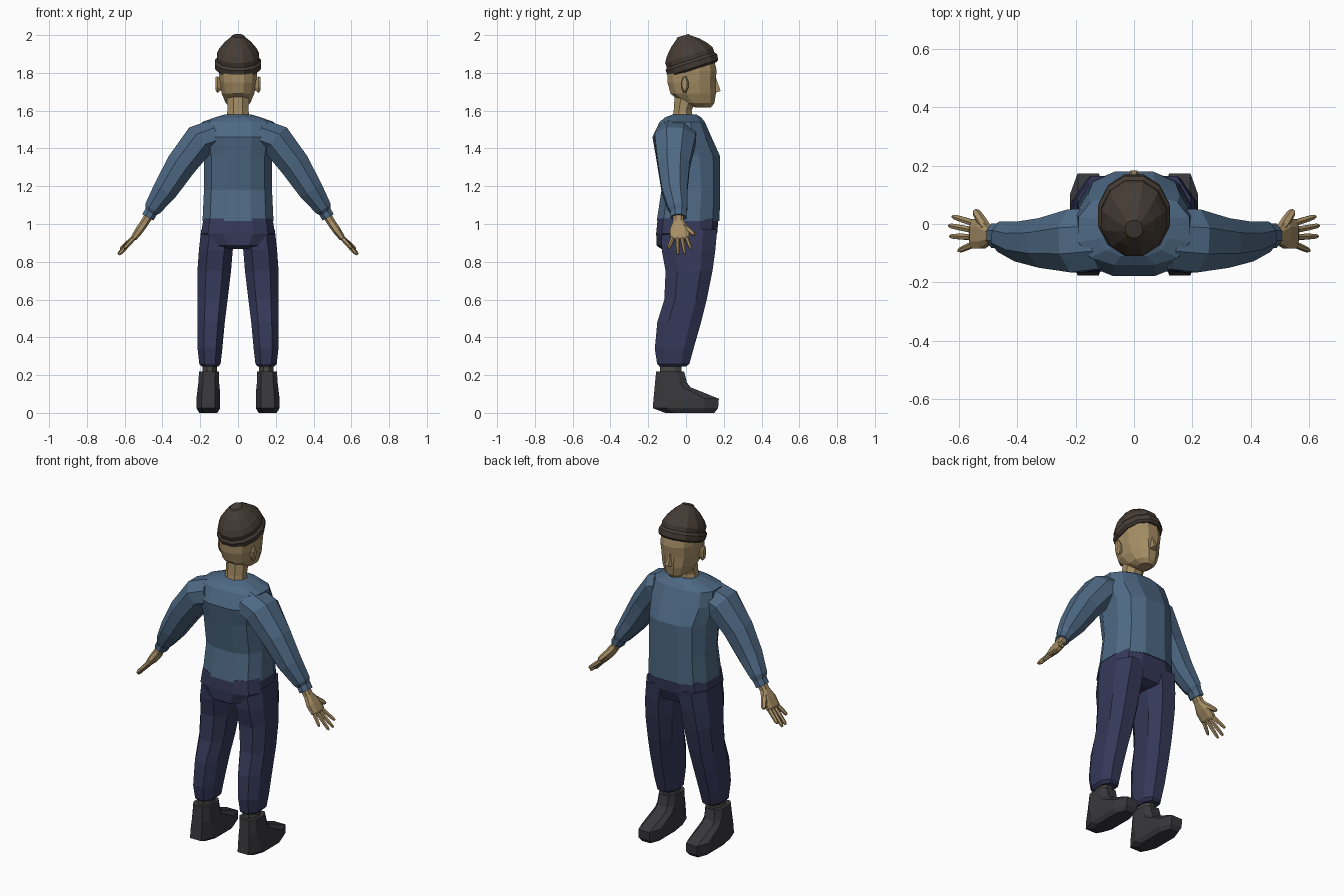
import bpy, bmesh
from math import cos, sin, pi, radians, copysign
from mathutils import Vector


def material(name, rgb):
    m = bpy.data.materials.new(name)
    m.diffuse_color = (*rgb, 1)
    return m


WOOL = material("blue_wool", (0.075, 0.14, 0.23))
CLOTH = material("navy_cloth", (0.036, 0.04, 0.10))
SKIN = material("skin", (0.38, 0.27, 0.13))
KNIT = material("brown_knit", (0.06, 0.045, 0.035))
BOOT = material("dark_leather", (0.04, 0.04, 0.046))
SOCK = material("grey_sock", (0.07, 0.065, 0.06))


def loft(name, rings, mat, n=10, p=2.0, axis=None, ref=(0, 1, 0), mirror=False):
    """Skin rings (x, y, z, half_width, half_depth); depth lies along ref.
    Rings stand square to axis, or to the path if no axis is given."""
    bm = bmesh.new()
    centres = [Vector(r[:3]) for r in rings]
    unit = []
    for i in range(n):
        a = 2 * pi * (i + 0.5) / n
        unit.append([copysign(abs(f) ** (2 / p), f) for f in (cos(a), sin(a))])
    mu, mv = max(q[0] for q in unit), max(q[1] for q in unit)
    loops = []
    for i, (c, r) in enumerate(zip(centres, rings)):
        d = Vector(axis) if axis else centres[min(i + 1, len(rings) - 1)] - centres[max(i - 1, 0)]
        d.normalize()
        v = Vector(ref) - d * d.dot(Vector(ref))
        v.normalize()
        u = v.cross(d)
        loops.append([bm.verts.new(c + u * (r[3] * q[0] / mu) + v * (r[4] * q[1] / mv)) for q in unit])
    for a, b in zip(loops, loops[1:]):
        for i in range(n):
            bm.faces.new((a[i], a[(i + 1) % n], b[(i + 1) % n], b[i]))
    bm.faces.new(loops[0])
    bm.faces.new(loops[-1])
    return finish(name, bm, mat, mirror)


def finish(name, bm, mat, mirror=False):
    bmesh.ops.recalc_face_normals(bm, faces=bm.faces)
    me = bpy.data.meshes.new(name)
    bm.to_mesh(me)
    bm.free()
    me.materials.append(mat)
    ob = bpy.data.objects.new(name, me)
    bpy.context.collection.objects.link(ob)
    if mirror:
        ob.modifiers.new("mirror", 'MIRROR')
    return ob


def stack(name, spans, mat, **kw):
    """Level rings given as (z, x0, x1, y0, y1)."""
    rings = [((x0 + x1) / 2, (y0 + y1) / 2, z, (x1 - x0) / 2, (y1 - y0) / 2)
             for z, x0, x1, y0, y1 in spans]
    return loft(name, rings, mat, axis=(0, 0, 1), **kw)


# Sweater body and sleeves
stack("sweater_body", [
    (1.015, -.188, .188, -.155, .178), (1.18, -.18, .18, -.13, .18),
    (1.36, -.18, .18, -.16, .18), (1.46, -.2, .2, -.178, .135),
    (1.54, -.19, .19, -.14, .1), (1.565, -.12, .12, -.11, .08),
    (1.58, -.07, .07, -.07, .055)], WOOL, n=12, p=2.6)
loft("sleeve", [
    (.12, -.05, 1.475, .08, .105), (.2, -.058, 1.445, .087, .108),
    (.3, -.065, 1.315, .08, .085), (.385, -.06, 1.18, .066, .068),
    (.45, -.043, 1.085, .046, .052), (.46, -.04, 1.065, .034, .042),
    (.477, -.04, 1.035, .034, .042)], WOOL, n=8, mirror=True)

# Trousers
stack("trouser_seat", [
    (.868, -.06, .06, -.13, .1), (.885, -.13, .13, -.155, .14),
    (.95, -.195, .195, -.158, .165), (1.03, -.183, .183, -.15, .172)],
    CLOTH, n=12, p=3)
stack("trouser_leg", [
    (.97, .005, .195, -.13, .165), (.86, .028, .207, -.128, .155),
    (.75, .037, .215, -.108, .14), (.6, .055, .215, -.115, .11),
    (.48, .07, .215, -.152, .08), (.34, .083, .214, -.165, .04),
    (.26, .092, .205, -.153, .018), (.245, .105, .19, -.14, 0)],
    CLOTH, n=8, p=2.5, mirror=True)

# Socks and boots
stack("sock", [(.2, .112, .187, -.138, -.025), (.27, .112, .187, -.138, -.025)],
      SOCK, n=8, mirror=True)
stack("boot", [
    (0, .11, .205, -.11, .15), (.025, .094, .22, -.176, .17),
    (.075, .094, .22, -.172, .174), (.135, .097, .213, -.166, .025),
    (.16, .1, .21, -.164, .005), (.22, .1, .206, -.158, -.01)],
    BOOT, n=8, p=3.2, mirror=True)

# Neck, head, nose and ears
stack("neck", [(1.54, -.065, .065, -.075, .04), (1.6, -.056, .056, -.065, .03),
               (1.68, -.058, .058, -.06, .06)], SKIN, n=8)
stack("head", [
    (1.617, -.035, .035, .05, .132), (1.64, -.065, .065, -.02, .15),
    (1.69, -.086, .086, -.082, .158), (1.75, -.097, .097, -.098, .156),
    (1.81, -.102, .102, -.1, .162), (1.87, -.1, .1, -.09, .15),
    (1.92, -.07, .07, -.06, .1)], SKIN, n=12, p=2.3)
bm = bmesh.new()
for co in [(0, .15, 1.8), (-.024, .145, 1.69), (.024, .145, 1.69), (-.012, .183, 1.704), (.012, .183, 1.704)]:
    bm.verts.new(co)
bmesh.ops.convex_hull(bm, input=bm.verts)
finish("nose", bm, SKIN)
loft("ear", [(.09, -.002, 1.738, .03, .014), (.108, -.006, 1.738, .044, .018),
             (.118, -.008, 1.742, .036, .012)], SKIN, n=8, axis=(1, 0, 0), mirror=True)

# Hands: palm, four fingers and thumb
loft("palm", [(.462, -.04, 1.06, .024, .028), (.493, -.04, 1.01, .022, .028),
              (.52, -.035, .97, .022, .05), (.55, -.033, .928, .017, .05),
              (.558, -.033, .918, .01, .044)], SKIN, n=8, p=2.6, mirror=True)
digits = {
    "index_finger": ((.55, .003, .928), (.622, .026, .868)),
    "middle_finger": ((.553, -.021, .924), (.634, -.005, .84)),
    "ring_finger": ((.553, -.045, .924), (.63, -.042, .838)),
    "little_finger": ((.547, -.068, .93), (.602, -.092, .87)),
    "thumb": ((.508, -.012, .99), (.545, .046, .942))}
for name, (base, tip) in digits.items():
    a, b = Vector(base), Vector(tip)
    rad = .016 if name == "thumb" else .0115
    loft(name, [(*a.lerp(b, t), rad * s, rad * s) for t, s in
                ((0, 1), (.5, .95), (.88, .8), (1, .45))],
         SKIN, n=6, ref=(.2, 1, .3), mirror=True)

# Knitted cap, tilted back, with rolled brim and top button
tilt = radians(18)
up = Vector((0, -sin(tilt), cos(tilt)))


def cap(name, steps, n=12):
    rings = [(*(Vector((0, .03, 1.85)) + up * t), w, d) for t, w, d in steps]
    loft(name, rings, KNIT, n=n, axis=up)


cap("cap_crown", [(-.02, .108, .13), (.045, .112, .133), (.075, .098, .115),
                  (.115, .068, .078), (.145, .036, .038), (.154, .03, .032)])
cap("cap_brim", [(-.034, .108, .128), (-.024, .12, .14), (.006, .123, .143), (.02, .112, .132)])
